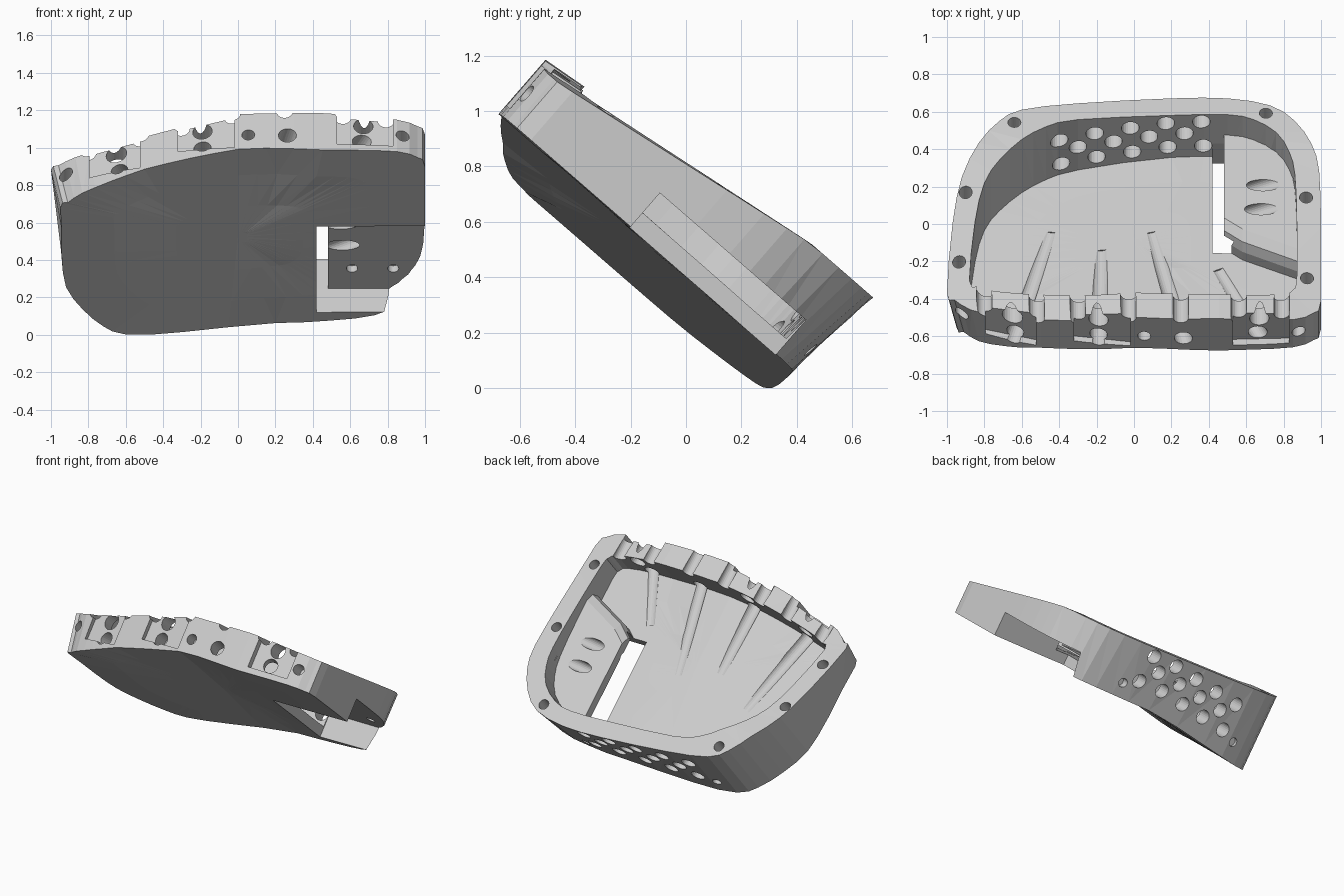
import bpy, bmesh, math
from mathutils import Vector

if "Cube" in bpy.data.objects:
    bpy.data.objects.remove(bpy.data.objects["Cube"])

# Tilted working frame: x across, u towards the knuckles, w out of the open side
def P(x, u, w):
    return Vector((x, -0.755 * u + 0.656 * w, 0.656 * u + 0.755 * w))

def clamp(t):
    return max(0.0, min(1.0, t))

def rim(x, u):
    base = 0.69 - 0.11 * max(0, u)
    return base - max(0, u) * (0.2 * max(0, -x) + 0.08 * max(0, x - 0.5))

# Arched back of the hand
ARCH = [(-1.1, .145), (-.9, .155), (-.6, .185), (-.5, .2), (0, .28), (.2, .3), (1.1, .31)]
def sheet(x, u):
    for (x0, w0), (x1, w1) in zip(ARCH, ARCH[1:]):
        if x <= x1:
            w = w0 + (w1 - w0) * clamp((x - x0) / (x1 - x0))
            break
    return w + .035 * clamp(u) * clamp((x + .8) / .3) * clamp((.4 - x) / .4)

# Doubles the points of a closed outline along a smooth curve
def rounded(pts):
    out, n = [], len(pts)
    for i in range(n):
        a, b, c, d = (pts[(i + k) % n] for k in (-1, 0, 1, 2))
        out.append(b)
        out.append(tuple((9 * (b[k] + c[k]) - a[k] - d[k]) / 16 for k in (0, 1)))
    return [(max(-1, min(1, x)), u) for x, u in out]

def finish(name, bm):
    bmesh.ops.triangulate(bm, faces=bm.faces[:])
    bmesh.ops.recalc_face_normals(bm, faces=bm.faces[:])
    me = bpy.data.meshes.new(name)
    bm.to_mesh(me)
    bm.free()
    ob = bpy.data.objects.new(name, me)
    bpy.context.collection.objects.link(ob)
    return ob

def loft(name, rings):
    bm = bmesh.new()
    vs = [[bm.verts.new(P(*p)) for p in r] for r in rings]
    n = len(rings[0])
    for a, b in zip(vs, vs[1:]):
        for i in range(n):
            j = (i + 1) % n
            bm.faces.new((a[i], a[j], b[j], b[i]))
    bm.faces.new(vs[0])
    bm.faces.new(vs[-1])
    return finish(name, bm)

def prism(name, pts, w0, w1):
    return loft(name, [[(x, u, w0) for x, u in pts], [(x, u, w1) for x, u in pts]])

def rod(a, b, r, seg=24):
    a, b = P(*a), P(*b)
    bm = bmesh.new()
    bmesh.ops.create_cone(bm, cap_ends=True, segments=seg, radius1=r, radius2=r, depth=(b - a).length)
    q = (b - a).to_track_quat('Z', 'Y')
    for v in bm.verts:
        v.co = q @ v.co + (a + b) / 2
    return finish("cutter", bm)

# Outlines of the shell wall (x, u), same point count inside and out
outer = rounded([(-1, .86), (-.96, .9), (-.87, .97), (-.7, 1.03), (-.5, 1.08), (-.25, 1.125), (0, 1.15),
         (.3, 1.16), (.6, 1.155), (.85, 1.14), (.96, 1.09), (1, 1.01), (1, .55), (.99, .2),
         (.95, .03), (.86, -.13), (.73, -.24), (.5, -.29), (.2, -.29), (-.3, -.255), (-.6, -.21),
         (-.72, -.13), (-.83, .02), (-.92, .21), (-.97, .47)])
inner = rounded([(-.88, .8), (-.84, .84), (-.77, .87), (-.65, .9), (-.5, .93), (-.25, .97), (0, .99),
         (.3, 1.0), (.6, 1.0), (.8, .98), (.85, .95), (.87, .88), (.87, .5), (.86, .22),
         (.83, .08), (.76, -.05), (.64, -.14), (.5, -.175), (.2, -.17), (-.3, -.14), (-.47, -.09),
         (-.6, 0), (-.72, .12), (-.8, .25), (-.85, .47)])

# The wrist wall and the left knuckle corner lean inwards towards the back
def lean(p):
    x, u = p
    if u < 0:
        u *= 1 - .2 * clamp(x + .5)
    return (x + .05 * clamp((-x - .6) / .35) * clamp((u - .2) / .5), u)

def lower(p):
    return (p[0], p[1] + .02 * clamp(-p[1] * 8))

def spread(pts, s, lift):
    q = [(x * s, .45 + (u - .45) * s) for x, u in pts]
    return [(x, u, sheet(x, u) + lift) for x, u in q]

# Shell: arched back, outer wall, rim, inner wall, floor
back = [lean(p) for p in outer]
floor = [lower(p) for p in inner]
scales = (.05, .35, .7, 1)
shell = loft("palm_shell",
    [spread(back, s, 0) for s in scales] +
    [[(*p, rim(*p)) for p in outer], [(*p, rim(*p)) for p in inner]] +
    [spread(floor, s, .07) for s in reversed(scales)])

ops = []
def cut(ob):
    ops.append((ob, 'DIFFERENCE'))

# Thumb housing with a sloping rounded flank, then the notch below it
roof = [(.48, -.2), (.48, .42), (.58, .5), (.92, .66), (.92, .1), (.8, -.08), (.66, -.18)]
def grown(d, w):
    return [(x, u + (d if u > .4 else 0), w) for x, u in roof]
ops.append((loft("thumb_housing", [grown(.08, .345), grown(.08, .44), grown(.06, .50), grown(0, .535)]), 'UNION'))
cut(prism("thumb_notch", [(.42, -.165), (1.3, -.165), (1.3, .533), (.42, .533)], -.1, .47))

# Slanted openings and screw holes in the thumb housing
for x, u in ((.62, .19), (.61, .36)):
    cut(rod((x - .12, u, .44), (x + .22, u, .61), .04))
for x in (.61, .83):
    cut(rod((x, 0, .40), (x, 0, .515), .03))

# Wrist wall holes in three staggered rows, with a small screw hole at each end
for row, (x0, n) in enumerate(((-.40, 5), (-.30, 4), (-.39, 5))):
    for i in range(n):
        x = x0 + .19 * i
        w = (.635, .55, .452)[row] - .085 * clamp((.2 - x) / .6)
        cut(rod((x, -.4, w), (x, -.03, w), .047))
for x, w in ((.47, .40), (-.51, .32)):
    cut(rod((x, -.4, w), (x, -.2, w), .03))

# Screw holes in the rim
for x, u in ((-.64, -.12), (-.9, .30), (-.935, .69), (.705, -.185), (.92, .366), (.925, .874)):
    cut(rod((x, u, rim(x, u) - .12), (x, u, .9), .035))

# Finger recesses on the knuckle face
for x, u, half, slope, w0 in ((-.66, 1.0, .135, .27, .25), (-.17, 1.1, .15, .14, .33), (.68, 1.112, .15, -.03, .345)):
    pts = [(x + s * half, u + s * half * slope + d) for s, d in ((-1, 0), (1, 0), (1, .2), (-1, .2))]
    cut(prism("recess", pts, w0, .8))

# Upper knuckle holes and small screw holes
for x, u, w, r in ((-.65, 1.0, .405, .055), (-.19, 1.1, .485, .052), (.67, 1.1, .51, .052)):
    cut(rod((x, u - .25, w), (x, u + .2, w), r))
for x, u, w in ((.055, 1.15, .414), (.88, 1.13, .426), (-.92, .92, .333)):
    cut(rod((x, u - .09, w), (x, u + .2, w), .035))

# Scalloped notches along the knuckle top
for x, u in ((-.8, .92), (-.52, 1.0), (-.3, 1.05), (-.03, 1.08), (.25, 1.08), (.56, 1.08), (.79, 1.07)):
    w = rim(x, u)
    cut(rod((x, u - .2, w), (x, u + .2, w), .042))

# Tendon channels: from the lower knuckle holes along the floor
for x0, u0, w0, x1, u1 in ((-.63, .99, .285, -.45, .31), (-.19, 1.11, .365, -.18, .48),
                           (.26, 1.14, .405, .09, .38), (.67, 1.13, .40, .45, .65)):
    a = Vector((x0, u0, w0))
    b = Vector((x1, u1, sheet(x1, u1) + .07 + .04))
    cut(rod(a + (a - b) * .25, b, .047))

# Apply all operations to the shell
for ob, kind in ops:
    m = shell.modifiers.new("op", 'BOOLEAN')
    m.operation = kind
    m.solver = 'EXACT'
    m.object = ob
bpy.context.view_layer.update()
dg = bpy.context.evaluated_depsgraph_get()
me = bpy.data.meshes.new_from_object(shell.evaluated_get(dg))
shell.modifiers.clear()
shell.data = me
for ob, kind in ops:
    bpy.data.objects.remove(ob, do_unlink=True)

# Stand the part on the ground
low = min(v.co.z for v in me.vertices)
for v in me.vertices:
    v.co.z -= low

# Single plain grey
mat = bpy.data.materials.new("plain_grey")
mat.diffuse_color = (0.6, 0.6, 0.6, 1)
mat.use_nodes = True
mat.node_tree.nodes["Principled BSDF"].inputs["Base Color"].default_value = mat.diffuse_color
me.materials.clear()
me.materials.append(mat)
for p in me.polygons:
    p.material_index = 0
    p.use_smooth = False
